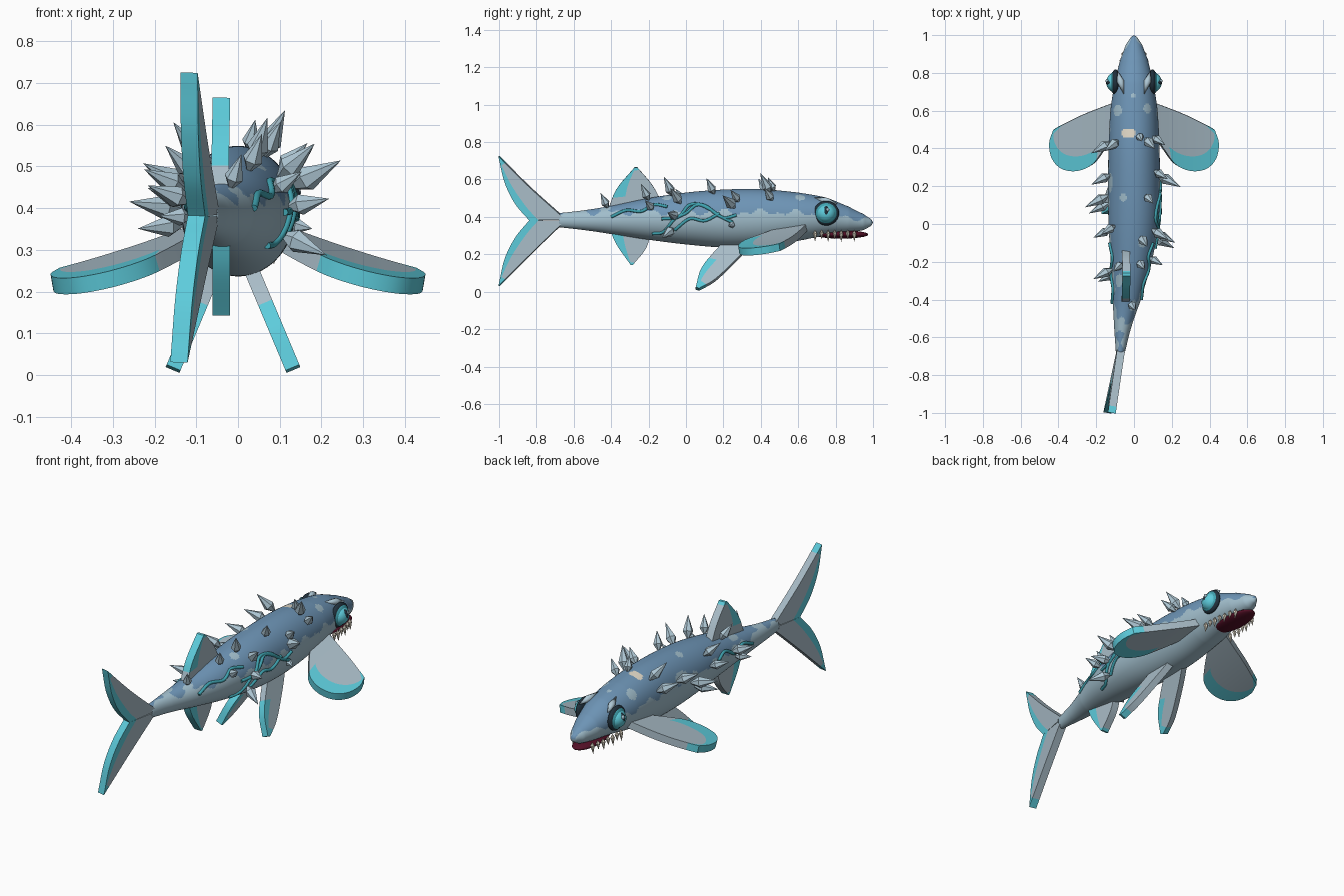
import bpy, bmesh, math
from mathutils import Vector

if "Cube" in bpy.data.objects:
    bpy.data.objects.remove(bpy.data.objects["Cube"])


def mat(name, r, g, b):
    m = bpy.data.materials.new(name)
    m.diffuse_color = (r, g, b, 1)
    m.use_nodes = True
    m.node_tree.nodes["Principled BSDF"].inputs["Base Color"].default_value = m.diffuse_color
    return m


BLUE = mat("back_blue", .155, .30, .47)
PALE = mat("belly_pale", .36, .52, .61)
GREY = mat("fin_grey", .40, .51, .58)
TEAL = mat("fin_teal", .11, .60, .71)
VEIN = mat("vein_teal", .05, .36, .43)
SPIKE = mat("spike_pale", .43, .58, .67)
MAROON = mat("mouth_maroon", .09, .005, .02)
CREAM = mat("cream", .76, .70, .58)
DARK = mat("eye_dark", .015, .03, .045)

# Body stations: y, centre x, half width, bottom z, top z
BODY = [(-.68, -.072, .024, .345, .42), (-.55, -.06, .045, .33, .435),
        (-.4, -.038, .075, .308, .46), (-.2, -.014, .108, .278, .50),
        (0, -.003, .132, .253, .53), (.2, 0, .137, .237, .546),
        (.4, 0, .135, .243, .548), (.6, 0, .125, .272, .53),
        (.75, 0, .102, .30, .503), (.87, 0, .073, .315, .455),
        (.95, 0, .043, .33, .415), (.99, 0, .016, .352, .388)]


def smooth(pts, t):
    """Catmull-Rom through a list of tuples, t in 0..1."""
    n = len(pts) - 1
    i = min(int(t * n), n - 1)
    f = t * n - i
    p1, p2 = pts[i], pts[i + 1]
    p0 = pts[i - 1] if i else tuple(2 * a - b for a, b in zip(p1, p2))
    p3 = pts[i + 2] if i + 2 <= n else tuple(2 * b - a for a, b in zip(p1, p2))
    return tuple(.5 * (2 * b + (c - a) * f + (2 * a - 5 * b + 4 * c - d) * f * f
                       + (3 * b - a - 3 * c + d) * f ** 3)
                 for a, b, c, d in zip(p0, p1, p2, p3))


def station(y):
    """Centre x, half width, middle z, half height at a given y."""
    for i in range(len(BODY) - 1):
        if y <= BODY[i + 1][0] or i == len(BODY) - 2:
            f = (y - BODY[i][0]) / (BODY[i + 1][0] - BODY[i][0])
            _, cx, w, lo, hi = smooth(BODY, (i + max(0, min(1, f))) / (len(BODY) - 1))
            return cx, w, (lo + hi) / 2, (hi - lo) / 2


def skin(y, a):
    cx, w, mz, h = station(y)
    return Vector((cx + w * math.cos(a), y, mz + h * math.sin(a)))


def make(name, bm, mats, smooth_shade=False):
    bmesh.ops.recalc_face_normals(bm, faces=bm.faces)
    for f in bm.faces:
        f.smooth = smooth_shade
    me = bpy.data.meshes.new(name)
    bm.to_mesh(me)
    bm.free()
    for m in mats:
        me.materials.append(m)
    ob = bpy.data.objects.new(name, me)
    bpy.context.collection.objects.link(ob)
    return ob


# Pale blotches on the back: y, angle, y radius, angle radius
BLOTCH = [(.60, 2.35, .03, .25), (.61, .95, .025, .2), (.14, 2.0, .022, .15),
          (-.1, 1.1, .025, .2), (-.3, 2.2, .035, .25), (-.43, 1.0, .03, .25),
          (-.52, 1.8, .03, .35), (.22, 2.75, .05, .2), (.68, 1.6, .012, .1)]


def body_colour(y, a):
    p = skin(y, a)
    edge = .425 + .012 * math.sin(31 * y + 2 * math.cos(a)) + .009 * math.sin(67 * y)
    if y > .55:
        edge -= .08 * (y - .55)
    if abs((y - .48) / .023) ** 3 + abs((a - 1.8) / .28) ** 3 < 1:
        return 2
    if any(((y - b) / r) ** 2 + ((a - c) / s) ** 2 < 1 for b, c, r, s in BLOTCH):
        return 1
    return 0 if p.z > edge else 1


# Body
bm = bmesh.new()
NY, NA = 260, 96
rings = []
for i in range(NY + 1):
    y = -.68 + 1.67 * i / NY
    rings.append([bm.verts.new(skin(y, 2 * math.pi * j / NA)) for j in range(NA)])
for i in range(NY):
    for j in range(NA):
        k = (j + 1) % NA
        f = bm.faces.new((rings[i][j], rings[i][k], rings[i + 1][k], rings[i + 1][j]))
        f.material_index = body_colour(-.68 + 1.67 * (i + .5) / NY, 2 * math.pi * (j + .5) / NA)
bm.faces.new(rings[0]).material_index = 1
nose = bm.verts.new((0, 1, .37))
for j in range(NA):
    bm.faces.new((rings[-1][j], rings[-1][(j + 1) % NA], nose)).material_index = 0 if j < NA / 2 else 1
make("body", bm, [BLUE, PALE, CREAM], True)


def fin(name, lead, trail, place, thick, painted):
    """Closed blade spanned between a leading and a trailing curve."""
    bm = bmesh.new()
    n, m = 40, 24
    g = []
    for i in range(n + 1):
        a, b = Vector(smooth(lead, i / n)), Vector(smooth(trail, i / n))
        g.append([bm.verts.new(place(*a.lerp(b, j / m))) for j in range(m + 1)])
    for i in range(n):
        for j in range(m):
            f = bm.faces.new((g[i][j], g[i + 1][j], g[i + 1][j + 1], g[i][j + 1]))
            f.material_index = int(painted((i + .5) / n, (j + .5) / m))
    ob = make(name, bm, [GREY, TEAL], True)
    s = ob.modifiers.new("thickness", "SOLIDIFY")
    s.thickness, s.offset = thick, 0
    bpy.context.view_layer.objects.active = ob
    ob.select_set(True)
    bpy.ops.object.modifier_apply(modifier=s.name)
    bm = bmesh.new()
    bm.from_mesh(ob.data)
    bmesh.ops.recalc_face_normals(bm, faces=bm.faces)
    if bm.calc_volume(signed=True) < 0:
        bmesh.ops.reverse_faces(bm, faces=bm.faces)
    bm.to_mesh(ob.data)
    bm.free()
    bpy.ops.object.shade_smooth_by_angle(angle=math.radians(35))
    ob.select_set(False)


# Tail lobes
def tail_place(y, z):
    return (-.07 + .18 * (y + .67) + .035 * (z - .38), y, z)


fin("tail_upper", [(-.64, .385), (-.69, .43), (-.84, .565), (-1, .725)],
    [(-.835, .382), (-.91, .47), (-.965, .58), (-.995, .70)], tail_place, .042,
    lambda u, v: v > .76 or u > .93)
fin("tail_lower", [(-.64, .38), (-.69, .335), (-.84, .19), (-1, .03)],
    [(-.835, .382), (-.91, .29), (-.965, .18), (-.995, .055)], tail_place, .042,
    lambda u, v: v > .76 or u > .93)

# Dorsal and anal fins
fin("dorsal_fin", [(-.12, .46), (-.18, .57), (-.26, .665)], [(-.42, .43), (-.37, .55), (-.275, .665)],
    lambda y, z: (-.043 + .02 * (z - .5), y, z), .042, lambda u, v: (v > .72 and u > .3) or u > .92)
fin("anal_fin", [(-.18, .33), (-.215, .23), (-.285, .142)], [(-.41, .34), (-.37, .25), (-.295, .142)],
    lambda y, z: (-.04, y, z), .042, lambda u, v: v > .72 or u > .92)

# Paired fins
for side, s in (("left", -1), ("right", 1)):
    fin("pectoral_fin_" + side, [(.07, .655), (.18, .615), (.29, .57), (.40, .515)],
        [(.09, .50), (.16, .39), (.22, .315), (.30, .283), (.38, .295), (.432, .35), (.446, .43), (.425, .50)],
        lambda x, y: (s * x, y, .327 - .25 * (x - .13) - .15 * (.64 - y) + .25 * (x - .28) ** 2),
        .04, lambda u, v: u > .93 or (v > .77 and u > .22))
    fin("pelvic_fin_" + side, [(.36, .27), (.28, .18), (.16, .065), (.07, .012)],
        [(.21, .27), (.14, .195), (.08, .115), (.052, .018)],
        lambda y, z: (s * (.045 + (.25 - z) * .42) - .012, y, z), .036,
        lambda u, v: (v > .68 and u > .42) or u > .86)


def cone(bm, base, direction, length, rad, sides, belly=.3):
    """Pointed crystal: short taper below, long taper above its widest ring."""
    d = Vector(direction).normalized()
    e = d.orthogonal().normalized()
    q = d.cross(e)
    lo, hi = bm.verts.new(base), bm.verts.new(base + d * length)
    c = base + d * length * belly
    ring = [bm.verts.new(c + rad * (e * math.cos(t) + q * math.sin(t)))
            for t in (2 * math.pi * k / sides for k in range(sides))]
    for k in range(sides):
        n = ring[(k + 1) % sides]
        bm.faces.new((ring[k], n, hi))
        bm.faces.new((n, ring[k], lo))


# Crystal spikes: y, angle in degrees, length
SPIKES = [(.45, 62, .13), (.46, 40, .10), (.47, 78, .08), (.26, 22, .15), (.28, 36, .10),
          (.25, -12, .05), (.15, 62, .10), (-.03, 38, .13), (-.05, 5, .11),
          (-.07, -25, .13), (-.07, 70, .12), (-.18, 28, .09), (-.2, 68, .10),
          (-.42, 70, .09),
          (.44, 130, .13), (.43, 158, .13), (.26, 160, .12), (.15, 178, .14), (.11, 192, .12),
          (-.01, 140, .11), (-.03, 168, .10), (-.21, 120, .10), (-.24, 165, .12), (-.27, 185, .08)]
bm = bmesh.new()
for y, deg, ln in SPIKES:
    a = math.radians(deg)
    p = skin(y, a)
    d = Vector((math.cos(a), -.5, math.sin(a) + .12 * (deg > 0))).normalized()
    cone(bm, p - d * .012, d, ln + .012, .012 + ln * .125, 6, .36)
make("spikes", bm, [SPIKE])

# Raised veins on the flanks: side, then (y, z) points
VEINS = [(1, [(-.18, .31), (-.12, .32), (-.06, .39), (0, .42), (.06, .465), (.13, .44), (.2, .395), (.27, .41)]),
         (1, [(-.13, .39), (-.04, .40), (.02, .465), (.1, .46), (.17, .41), (.25, .37)]),
         (1, [(-.06, .33), (.02, .39), (.1, .38), (.18, .42)]),
         (1, [(-.4, .40), (-.32, .435), (-.24, .43), (-.17, .465), (-.1, .455)]),
         (-1, [(-.42, .39), (-.34, .42), (-.26, .40), (-.18, .44), (-.1, .42)])]
for n, (s, pts) in enumerate(VEINS):
    cu = bpy.data.curves.new("vein", "CURVE")
    cu.dimensions = "3D"
    cu.bevel_depth, cu.bevel_resolution, cu.use_fill_caps = .0085, 2, True
    sp = cu.splines.new("POLY")
    sp.points.add(32)
    for i in range(33):
        y, z = smooth(pts, i / 32)
        cx, w, mz, h = station(y)
        a = math.asin(max(-1, min(1, (z - mz) / h)))
        p = skin(y, a if s > 0 else math.pi - a)
        sp.points[i].co = (p.x + s * .003, p.y, p.z, 1)
    cu.materials.append(VEIN)
    bpy.context.collection.objects.link(bpy.data.objects.new("vein_%d" % (n + 1), cu))


def ball(name, loc, scale, m):
    bm = bmesh.new()
    bmesh.ops.create_uvsphere(bm, u_segments=28, v_segments=16, radius=1)
    for v in bm.verts:
        v.co = Vector(loc) + Vector(a * b for a, b in zip(v.co, scale))
    return make(name, bm, [m], True)


# Eyes with socket ring, iris, slit pupil, glint and brow horn
for side, s in (("left", -1), ("right", 1)):
    ball("eye_socket_" + side, (s * .098, .75, .42), (.026, .068, .066), DARK)
    ball("eye_rim_" + side, (s * .100, .75, .42), (.032, .061, .059), VEIN)
    ball("eye_iris_" + side, (s * .102, .75, .418), (.045, .051, .049), TEAL)
    ball("eye_pupil_" + side, (s * .125, .75, .427), (.0245, .017, .031), DARK)
    ball("eye_glint_" + side, (s * .142, .757, .438), (.009, .009, .011), PALE)
    bm = bmesh.new()
    cone(bm, Vector((s * .088, .815, .468)), (-s * .28, -1, .26), .145, .019, 8, .45)
    make("brow_" + side, bm, [SPIKE], True)

# Open mouth and teeth
ball("mouth", (0, .83, .306), (.062, .145, .022), MAROON)
bm = bmesh.new()
for s in (-1, 1):
    for k in range(7):
        y = .69 + .035 * k
        x = s * .082 * math.sqrt(max(.05, 1 - ((y - .69) / .28) ** 2))
        cone(bm, Vector((x, y, .33)), (s * .1, 0, -1), .064 - .014 * (k % 2), .0115, 6, .3)
make("teeth", bm, [CREAM])
